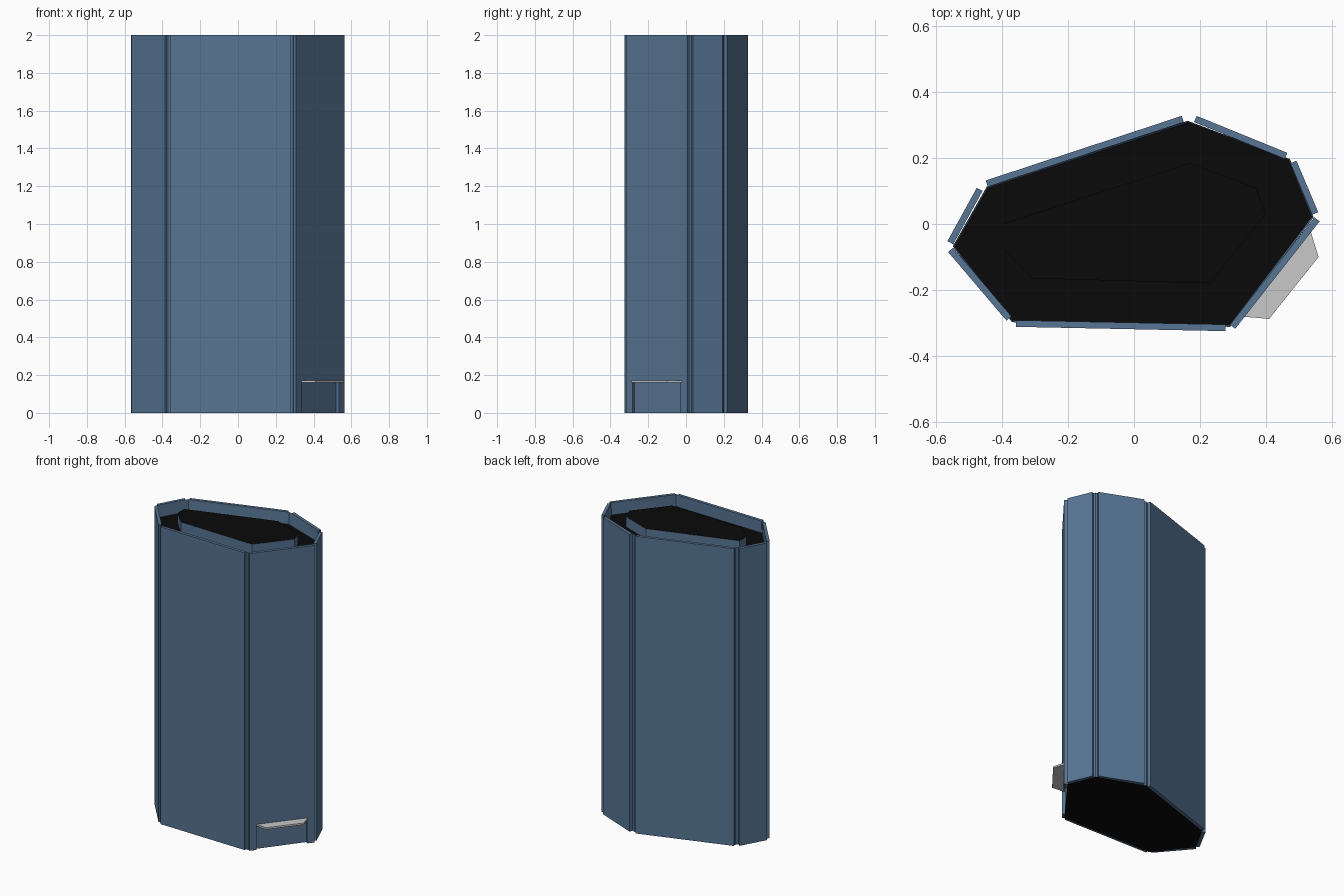
import bpy, bmesh
from mathutils import Vector

if "Cube" in bpy.data.objects:
    bpy.data.objects.remove(bpy.data.objects["Cube"])

HEIGHT = 2.0
FLOOR = 1.92          # sunken top surface
THICK = 0.02          # panel thickness


def material(name, rgb):
    m = bpy.data.materials.new(name)
    m.diffuse_color = (*rgb, 1)
    m.use_nodes = True
    m.node_tree.nodes["Principled BSDF"].inputs["Base Color"].default_value = m.diffuse_color
    return m


BLUE = material("steel blue", (0.095, 0.178, 0.295))
BLACK = material("black", (0.003, 0.003, 0.003))
GREY = material("light grey", (0.58, 0.58, 0.58))


def finish(name, bm, mats, rule=None):
    bmesh.ops.recalc_face_normals(bm, faces=bm.faces)
    for f in bm.faces:
        f.normal_update()
        f.material_index = rule(f) if rule else 0
    me = bpy.data.meshes.new(name)
    bm.to_mesh(me)
    bm.free()
    for m in mats:
        me.materials.append(m)
    ob = bpy.data.objects.new(name, me)
    bpy.context.collection.objects.link(ob)
    return ob


def extrude(points, offset):
    """Solid made by sweeping a closed outline along an offset."""
    bm = bmesh.new()
    face = bm.faces.new([bm.verts.new(p) for p in points])
    new = bmesh.ops.extrude_face_region(bm, geom=[face], use_keep_orig=True)["geom"]
    verts = [g for g in new if isinstance(g, bmesh.types.BMVert)]
    bmesh.ops.translate(bm, verts=verts, vec=Vector(offset))
    return bm


def flat_rule(f):
    return 1 if abs(f.normal.z) > 0.5 else 0


# Seven-sided core: blue sides, black bottom and sunken black top
core = [(-.447, .113), (.163, .313), (.473, .197), (.545, .02),
        (.292, -.312), (-.37, -.298), (-.55, -.068)]
bm = extrude([(x, y, 0) for x, y in core], (0, 0, HEIGHT))
bm.faces.ensure_lookup_table()
top = max(bm.faces, key=lambda f: f.calc_center_median().z)
bmesh.ops.inset_region(bm, faces=[top], thickness=0.005, use_even_offset=True)
bmesh.ops.translate(bm, verts=top.verts[:], vec=(0, 0, FLOOR - HEIGHT))
finish("core_body", bm, [BLUE, BLACK],
       lambda f: 1 if abs(f.normal.z) > 0.5 and f.calc_center_median().z < 1.99 else 0)

# Raised block standing in the sunken top
block = [(-.40, 0), (.17, .185), (.37, .11), (.40, .03),
         (.23, -.18), (-.31, -.165), (-.40, -.07)]
finish("top_block", extrude([(x, y, FLOOR) for x, y in block], (0, 0, 0.07)),
       [BLUE, BLACK], flat_rule)

# Cladding panels with small gaps at the corners, clockwise outer edges
panels = {
    "back_panel": ((-.45, .132), (.145, .328)),
    "back_right_panel": ((.19, .328), (.465, .216)),
    "right_panel": ((.493, .192), (.559, .036)),
    "dispensing_panel": ((.563, .008), (.307, -.318)),
    "front_panel": ((.277, -.325), (-.358, -.312)),
    "front_left_panel": ((-.387, -.293), (-.564, -.085)),
    "left_panel": ((-.566, -.052), (-.477, .11)),
}
NOTCH = (0.11, 0.89)
NOTCH_Z = 0.16
for name, (a, b) in panels.items():
    a, b = Vector((*a, 0)), Vector((*b, 0))
    d = (b - a).normalized()
    inward = Vector((d.y, -d.x, 0)) * THICK
    outline = [(0, 0), (0, HEIGHT), (1, HEIGHT), (1, 0)]
    if name == "dispensing_panel":      # opening at the foot
        outline += [(NOTCH[1], 0), (NOTCH[1], NOTCH_Z), (NOTCH[0], NOTCH_Z), (NOTCH[0], 0)]
    pts = [a.lerp(b, t) + Vector((0, 0, z)) for t, z in outline]
    finish(name, extrude(pts, inward), [BLUE])

# Grey hood over the opening
hood = [(.537, -.025), (.56, -.10), (.41, -.288), (.33, -.281)]
finish("opening_hood", extrude([(x, y, 0.16) for x, y in hood], (0, 0, 0.012)), [GREY])
